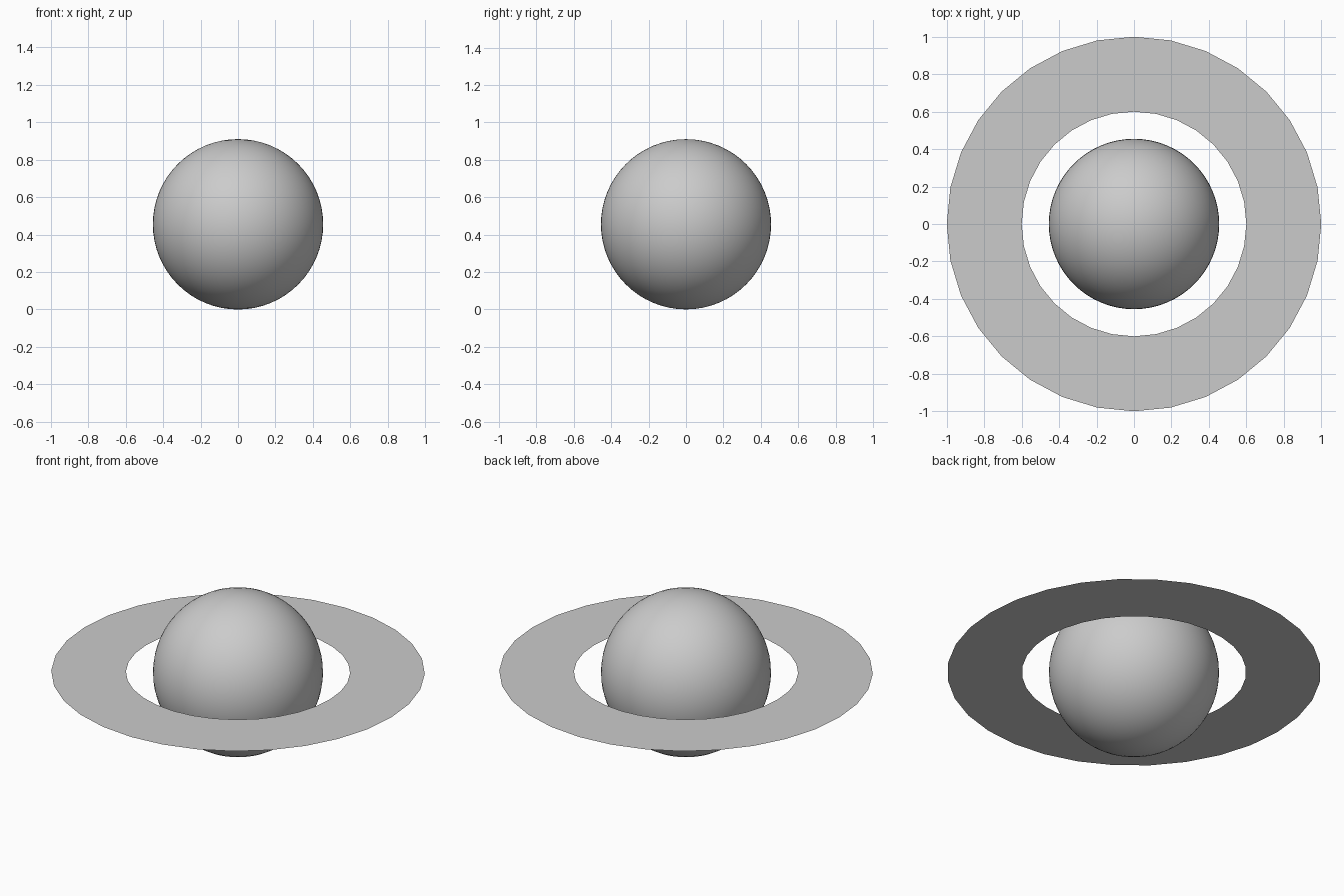
import bpy
import bmesh
from math import cos, sin, tau

RADIUS = 0.455
INNER, OUTER = 0.6, 1.0
SIDES = 32

cube = bpy.data.objects.get("Cube")
if cube:
    bpy.data.objects.remove(cube, do_unlink=True)

# One plain grey for everything
grey = bpy.data.materials.new("light grey")
grey.use_nodes = True
colour = (0.6, 0.6, 0.6, 1)
grey.diffuse_color = colour
grey.node_tree.nodes["Principled BSDF"].inputs["Base Color"].default_value = colour


def add_object(name, bm, smooth):
    mesh = bpy.data.meshes.new(name)
    for face in bm.faces:
        face.smooth = smooth
    bm.to_mesh(mesh)
    bm.free()
    mesh.materials.append(grey)
    obj = bpy.data.objects.new(name, mesh)
    obj.location.z = RADIUS
    bpy.context.collection.objects.link(obj)
    return obj


# Planet: a smooth ball
bm = bmesh.new()
bmesh.ops.create_uvsphere(bm, u_segments=64, v_segments=32, radius=RADIUS)
add_object("planet", bm, True)

# Ring: a flat annulus around the equator, facing up
bm = bmesh.new()
loops = [[bm.verts.new((r * cos(tau * i / SIDES), r * sin(tau * i / SIDES), 0))
          for i in range(SIDES)] for r in (INNER, OUTER)]
inner, outer = loops
for i in range(SIDES):
    j = (i + 1) % SIDES
    bm.faces.new((inner[i], outer[i], outer[j], inner[j]))
add_object("ring", bm, False)
